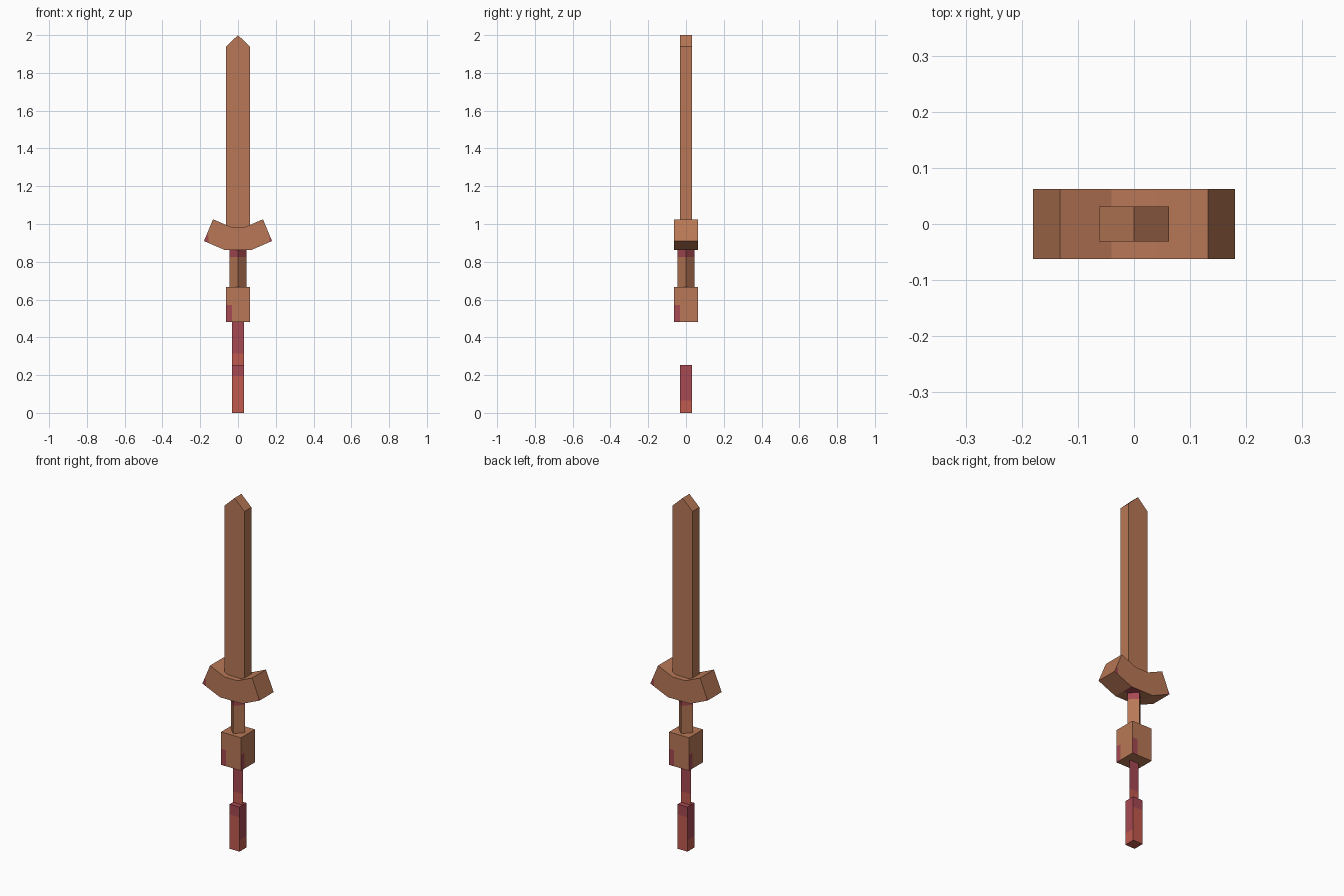
import bpy
import bmesh
from mathutils import Vector

cube = bpy.data.objects.get("Cube")
if cube:
    bpy.data.objects.remove(cube, do_unlink=True)


def material(name, rgb):
    m = bpy.data.materials.new(name)
    m.use_nodes = True
    m.diffuse_color = (*rgb, 1)
    m.node_tree.nodes["Principled BSDF"].inputs["Base Color"].default_value = (*rgb, 1)
    return m


wood = material("wood brown", (0.48, 0.187, 0.093))
red = material("warm red", (0.53, 0.102, 0.076))
crimson = material("dark crimson", (0.38, 0.066, 0.085))


def prism(name, profile, low, high, upright, mats, cuts=(), rule=None):
    """Extrude a profile along z (upright) or y, cut it, then colour faces by rule."""
    def place(a, b, d):
        return (a, b, d) if upright else (a, d, b)
    bm = bmesh.new()
    face = bm.faces.new([bm.verts.new(place(a, b, low)) for a, b in profile])
    if high > low:
        new = bmesh.ops.extrude_face_region(bm, geom=[face])["geom"]
        step = Vector(place(0, 0, high - low))
        bmesh.ops.translate(bm, vec=step, verts=[v for v in new if isinstance(v, bmesh.types.BMVert)])
        bmesh.ops.recalc_face_normals(bm, faces=bm.faces)
    for axis, value in cuts:
        normal = Vector([float(axis == k) for k in "xyz"])
        bmesh.ops.bisect_plane(bm, geom=bm.verts[:] + bm.edges[:] + bm.faces[:],
                               plane_co=normal * value, plane_no=normal, dist=1e-5)
    bm.normal_update()
    for f in bm.faces:
        if rule:
            f.material_index = int(rule(f.calc_center_median(), f.normal))
    mesh = bpy.data.meshes.new(name)
    bm.to_mesh(mesh)
    bm.free()
    for m in mats:
        mesh.materials.append(m)
    obj = bpy.data.objects.new(name, mesh)
    bpy.context.collection.objects.link(obj)
    return obj


def square(r):
    return [(-r, -r), (r, -r), (r, r), (-r, r)]


def mirrored(half):
    return half + [(-x, z) for x, z in reversed(half) if x > 0]


# Blade with a pointed tip
prism("blade", mirrored([(0.0625, 0.95), (0.0625, 1.94), (0, 2.0)]),
      -0.031, 0.031, False, [wood])


# Curved guard with red corners and a red patch underneath
def guard_rule(c, n):
    side = -c.x * n.y
    corner = abs(n.y) > 0.9 and c.z < 0.94 and (side < -0.157 or side > 0.168)
    under = n.z < -0.99 and c.x > 0 and c.y > 0
    return corner or under


prism("guard", mirrored([(0.07, 0.862), (0.18, 0.91), (0.132, 1.025), (0.04, 0.985)]),
      -0.0625, 0.0625, False, [wood, crimson],
      [("x", v) for v in (-0.168, -0.157, 0, 0.157, 0.168)] + [("y", 0), ("z", 0.94)],
      guard_rule)

# Diamond-section grip, red below the guard
d = 0.044
prism("grip", [(0, -d), (d, 0), (0, d), (-d, 0)], 0.66, 0.87, True,
      [wood, crimson], [("z", 0.825)], lambda c, n: c.z > 0.825)


# Pommel block with a red patch on the lower left of each side
def pommel_rule(c, n):
    left = c.x * n.y - c.y * n.x
    return abs(n.z) < 0.5 and left > 0.031 and c.z < 0.572


prism("pommel", square(0.0625), 0.48, 0.667, True, [wood, crimson],
      [(a, s * 0.031) for a in "xy" for s in (-1, 1)] + [("z", 0.572)], pommel_rule)

# Flat hanging ribbon
w = 0.031
prism("ribbon", [(-w, 0.25), (w, 0.25), (w, 0.48), (-w, 0.48)], 0, 0, False,
      [red, crimson], [("z", 0.315)], lambda c, n: c.z > 0.315)


# Tassel block: the crimson reaches lower on the two sides
def tassel_rule(c, n):
    return c.z > (0.065 if abs(n.x) > 0.5 else 0.195)


prism("tassel", square(w), 0, 0.253, True, [red, crimson],
      [("z", 0.065), ("z", 0.195)],
      lambda c, n: n.z > -0.5 and tassel_rule(c, n))
